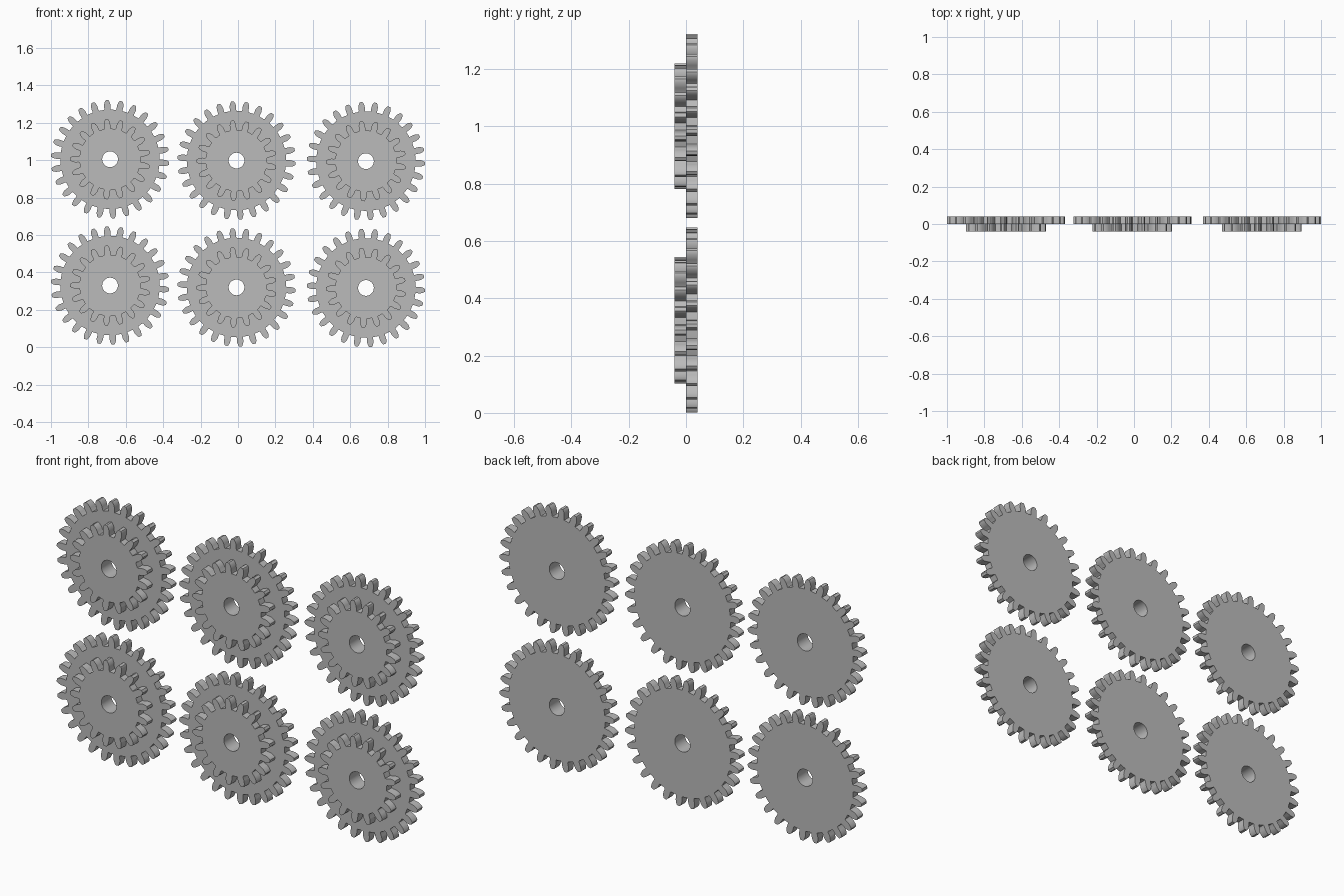
import bpy, bmesh, math

if "Cube" in bpy.data.objects:
    bpy.data.objects.remove(bpy.data.objects["Cube"], do_unlink=True)

MODULE = 0.0226
BORE = 0.042
THICK = 0.04

grey = bpy.data.materials.new("plain grey")
grey.use_nodes = True
colour = (0.5, 0.5, 0.5, 1)
grey.diffuse_color = colour
grey.node_tree.nodes["Principled BSDF"].inputs["Base Color"].default_value = colour


def tooth_profile(teeth):
    """Outline of a spur gear as (angle, radius), clockwise from the top."""
    pitch = teeth * MODULE / 2
    root, tip = pitch - 1.25 * MODULE, pitch + MODULE
    # half width of a tooth at each radius, from root to tip
    flank = [(root, 0.0178), (root + 0.006, 0.0165), (pitch - 0.008, 0.0172),
             (pitch, 0.0168), (pitch + 0.011, 0.0138), (tip - 0.003, 0.0095),
             (tip, 0.0065)]
    side = [(w / r, r) for r, w in flank]
    tooth = [(-a, r) for a, r in side] + [(a, r) for a, r in reversed(side)]
    step = math.tau / teeth
    tooth.append((step / 2, root))
    return [(k * step + a, r) for k in range(teeth) for a, r in tooth]


def gear_mesh(name, teeth, y_front):
    """Flat gear with a round bore, extruded from front to back."""
    outline = tooth_profile(teeth)
    bm = bmesh.new()

    def ring(points, y):
        return [bm.verts.new((r * math.sin(a), y, r * math.cos(a))) for a, r in points]

    bore = [(a, BORE) for a, r in outline]
    y_back = y_front + THICK
    loops = [ring(outline, y_front), ring(outline, y_back),
             ring(bore, y_back), ring(bore, y_front)]
    count = len(outline)
    # rim, back, bore and front are each a strip between two loops
    for s in range(4):
        a, b = loops[s], loops[(s + 1) % 4]
        for i in range(count):
            j = (i + 1) % count
            face = bm.faces.new((a[i], a[j], b[j], b[i]))
            face.smooth = s in (0, 2)
    bmesh.ops.recalc_face_normals(bm, faces=bm.faces)
    for edge in bm.edges:
        edge.smooth = edge.calc_face_angle(0) < math.radians(30)
    mesh = bpy.data.meshes.new(name)
    bm.to_mesh(mesh)
    bm.free()
    mesh.materials.append(grey)
    return mesh


large = gear_mesh("large_gear", 26, 0)
small = gear_mesh("small_gear", 17, -THICK)

# column name, x, turn of the teeth, heights of the two rows
columns = [("right", -0.684, -3.0, (0.33, 1.005)),
           ("middle", -0.008, -3.9, (0.32, 0.998)),
           ("left", 0.684, -4.6, (0.317, 0.995))]

for column, x, turn, heights in columns:
    for row, z in zip(("lower", "upper"), heights):
        for mesh, extra in ((large, 0), (small, -2)):
            gear = bpy.data.objects.new(f"{row}_{column}_{mesh.name}", mesh)
            gear.location = (x, 0, z)
            gear.rotation_euler.y = math.radians(turn + extra)
            bpy.context.collection.objects.link(gear)
